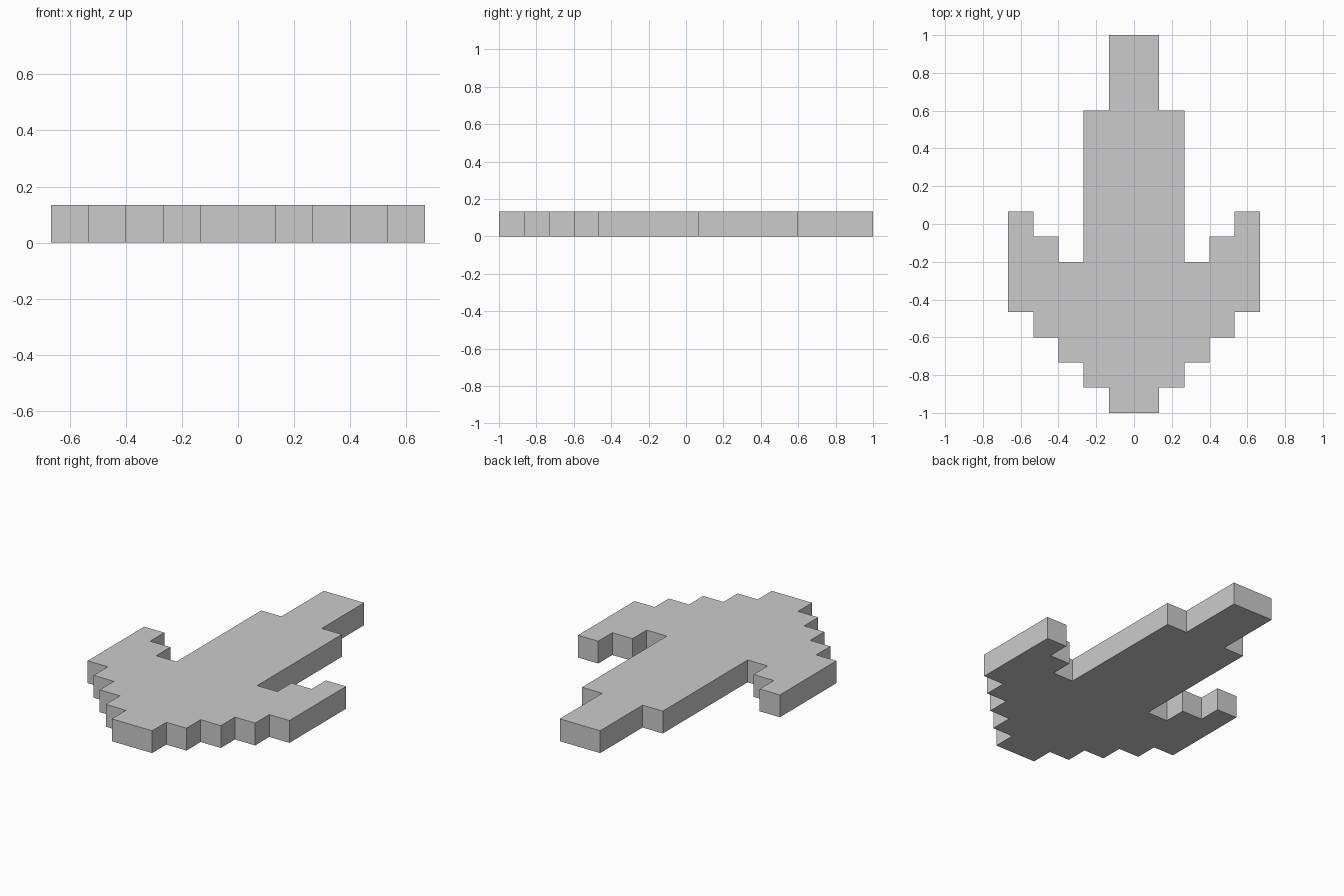
import bpy
import bmesh

if "Cube" in bpy.data.objects:
    bpy.data.objects.remove(bpy.data.objects["Cube"])

U = 2 / 15  # one block of the stepped outline

# Right half of the outline in blocks, from the tip at the front to the back
half = [(1, -7.5), (1, -6.5), (2, -6.5), (2, -5.5), (3, -5.5), (3, -4.5),
        (4, -4.5), (4, -3.5), (5, -3.5), (5, 0.5), (4, 0.5), (4, -0.5),
        (3, -0.5), (3, -1.5), (2, -1.5), (2, 4.5), (1, 4.5), (1, 7.5)]
outline = half + [(-x, y) for x, y in reversed(half)]

# Stepped plate: mirrored outline, extruded one block upward
bm = bmesh.new()
base = bm.faces.new([bm.verts.new((x * U, y * U, 0)) for x, y in outline])
top = bmesh.ops.extrude_face_region(bm, geom=[base], use_keep_orig=True)["geom"]
bmesh.ops.translate(bm, vec=(0, 0, U),
                    verts=[g for g in top if isinstance(g, bmesh.types.BMVert)])
bmesh.ops.recalc_face_normals(bm, faces=bm.faces)

mesh = bpy.data.meshes.new("stepped_arrow_plate")
bm.to_mesh(mesh)
bm.free()
plate = bpy.data.objects.new("stepped_arrow_plate", mesh)
bpy.context.collection.objects.link(plate)
